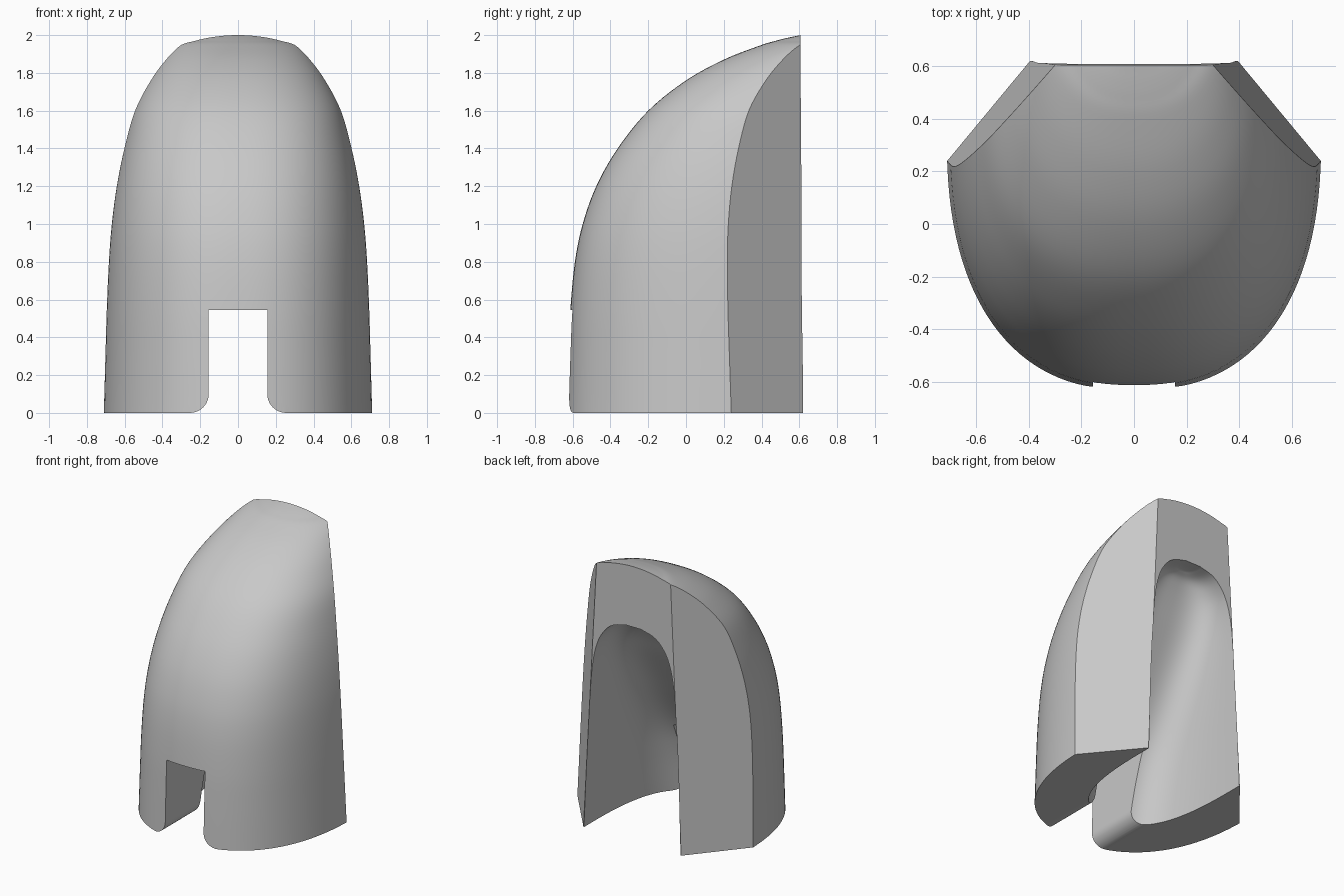
import bpy, bmesh, math
from mathutils import Vector

cube = bpy.data.objects.get("Cube")
if cube:
    bpy.data.objects.remove(cube, do_unlink=True)

grey = bpy.data.materials.new("plain_grey")
grey.use_nodes = True
colour = (0.58, 0.58, 0.58, 1)
grey.diffuse_color = colour
grey.node_tree.nodes["Principled BSDF"].inputs["Base Color"].default_value = colour


def resample(rows, steps):
    """Smooth curve through the section settings."""
    pts = [Vector(r) for r in rows]
    pts = [2 * pts[0] - pts[1]] + pts + [2 * pts[-1] - pts[-2]]
    out = []
    for a, b, c, d in zip(pts, pts[1:], pts[2:], pts[3:]):
        for i in range(steps):
            t = i / steps
            out.append(0.5 * (2 * b + (c - a) * t + (2 * a - 5 * b + 4 * c - d) * t * t
                              + (3 * b - a - 3 * c + d) * t ** 3))
    return out + [pts[-2]]


def loft(rows, power, steps=5, segments=64):
    """Stack U-shaped sections (height, nose y, widest y, half width), open end at the back."""
    bm = bmesh.new()
    rings = []
    for z, nose, wide, half in resample(rows, steps):
        ring = [bm.verts.new((-half, 1.2, z))]
        for i in range(segments + 1):
            a = math.pi * (i / segments - 0.5)
            s = math.sin(a)
            x = half * math.copysign(abs(s) ** (2 / power), s)
            y = wide - (wide - nose) * max(math.cos(a), 0) ** (2 / power)
            ring.append(bm.verts.new((x, y, z)))
        ring.append(bm.verts.new((half, 1.2, z)))
        rings.append(ring)
    n = len(rings[0])
    for low, high in zip(rings, rings[1:]):
        for i in range(n):
            j = (i + 1) % n
            bm.faces.new((low[i], low[j], high[j], high[i]))
    bm.faces.new(rings[0][::-1])
    bm.faces.new(rings[-1])
    bmesh.ops.recalc_face_normals(bm, faces=bm.faces)
    return bm


def add_object(name, bm):
    mesh = bpy.data.meshes.new(name)
    bm.to_mesh(mesh)
    bm.free()
    mesh.materials.append(grey)
    obj = bpy.data.objects.new(name, mesh)
    bpy.context.collection.objects.link(obj)
    return obj


def slice_off(bm, point, normal):
    geom = bm.verts[:] + bm.edges[:] + bm.faces[:]
    cut = bmesh.ops.bisect_plane(bm, geom=geom, plane_co=point, plane_no=normal, clear_outer=True)
    edges = [e for e in cut["geom_cut"] if isinstance(e, bmesh.types.BMEdge)]
    bmesh.ops.holes_fill(bm, edges=edges)


# Domed outer body
body = loft([(0, -.632, .35, .712), (.3, -.623, .35, .704), (.55, -.612, .35, .697),
             (.8, -.588, .35, .686), (1, -.547, .36, .671), (1.2, -.475, .38, .645),
             (1.4, -.362, .41, .605), (1.6, -.2, .47, .55), (1.76, 0, .58, .47),
             (1.87, .2, .7, .397), (1.945, .392, .83, .337), (1.97, .475, .87, .276),
             (1.985, .535, .89, .235), (1.995, .582, .9, .195), (2, .606, .9, .17)], 2.4)

# Flat back and two slanted rear corners
slice_off(body, Vector((0, .62, 0)), Vector((0, 1, .0075)))
for side in (-1, 1):
    base = Vector((.71, .24, 0))
    normal = (Vector((.395, .62, 0)) - base).cross(Vector((.3, .605, 1.945)) - base)
    if normal.x < 0:
        normal.negate()
    base.x *= side
    normal.x *= side
    slice_off(body, base, normal)
bmesh.ops.recalc_face_normals(body, faces=body.faces)
shell = add_object("domed_shell", body)

# Arched hollow opening to the back, its ceiling sloping down to the front slot
hollow = add_object("hollow_cutter", loft([
    (-.1, -.28, .62, .395), (0, -.255, .62, .39), (.3, -.18, .62, .38),
    (.55, -.09, .62, .37), (.9, .1, .62, .352), (1.2, .26, .62, .328),
    (1.37, .345, .62, .29), (1.47, .4, .62, .235), (1.53, .445, .62, .165),
    (1.56, .5, .62, .06)], 3))

# Front slot with rounded lower corners
half_w, radius = .155, .1
profile = [(half_w, .545)]
for i in range(11):
    a = math.pi / 2 * i / 10
    profile.append((half_w + radius * (1 - math.cos(a)), radius * (1 - math.sin(a))))
profile.append((half_w + radius, -.1))
outline = profile + [(-x, z) for x, z in reversed(profile)]
slot = bmesh.new()
face = slot.faces.new([slot.verts.new((x, -.9, z)) for x, z in outline])
extruded = bmesh.ops.extrude_face_region(slot, geom=[face])["geom"]
bmesh.ops.translate(slot, vec=(0, .95, 0),
                    verts=[v for v in extruded if isinstance(v, bmesh.types.BMVert)])
bmesh.ops.recalc_face_normals(slot, faces=slot.faces)
notch = add_object("slot_cutter", slot)

# Apply the cuts
bpy.ops.object.select_all(action="DESELECT")
shell.select_set(True)
bpy.context.view_layer.objects.active = shell
for cutter in (hollow, notch):
    cutter.hide_render = True
    mod = shell.modifiers.new(cutter.name, "BOOLEAN")
    mod.operation = "DIFFERENCE"
    mod.solver = "EXACT"
    mod.object = cutter
    bpy.ops.object.modifier_apply(modifier=mod.name)
    bpy.data.objects.remove(cutter, do_unlink=True)
bpy.ops.object.shade_smooth_by_angle(angle=math.radians(30))
